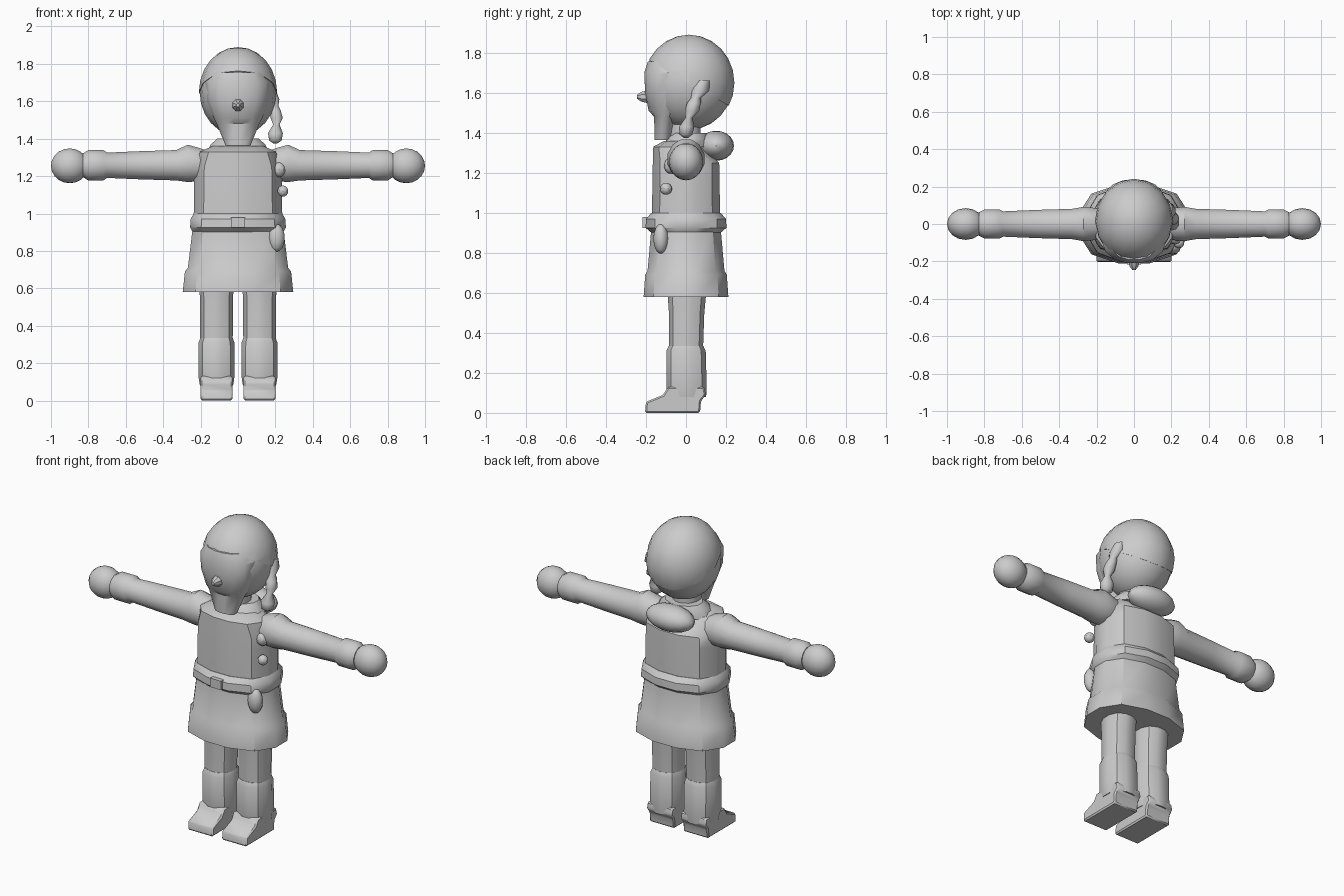
import bpy, bmesh, math
from mathutils import Matrix, Vector

cube = bpy.data.objects.get("Cube")
if cube:
    bpy.data.objects.remove(cube)

clay = bpy.data.materials.new("plain grey")
clay.use_nodes = True
GREY = (0.6, 0.6, 0.6, 1)
clay.diffuse_color = GREY
clay.node_tree.nodes["Principled BSDF"].inputs["Base Color"].default_value = GREY


def finish(name, bm, angle=35):
    bmesh.ops.recalc_face_normals(bm, faces=bm.faces)
    mesh = bpy.data.meshes.new(name)
    bm.to_mesh(mesh)
    bm.free()
    mesh.materials.append(clay)
    obj = bpy.data.objects.new(name, mesh)
    bpy.context.scene.collection.objects.link(obj)
    bpy.ops.object.select_all(action='DESELECT')
    obj.select_set(True)
    bpy.context.view_layer.objects.active = obj
    bpy.ops.object.shade_smooth_by_angle(angle=math.radians(angle))
    return obj


def loft(name, rings, sides=12, square=2.0, matrix=None, angle=35):
    """Rings are (height, centre x, centre y, radius x, radius y)."""
    bm = bmesh.new()
    loops = []
    for z, cx, cy, rx, ry in rings:
        loop = []
        for i in range(sides):
            a = 2 * math.pi * (i + 0.5) / sides
            c, s = math.cos(a), math.sin(a)
            k = (abs(c) ** square + abs(s) ** square) ** (-1 / square)
            loop.append(bm.verts.new((cx + rx * c * k, cy + ry * s * k, z)))
        loops.append(loop)
    for low, high in zip(loops, loops[1:]):
        for i in range(sides):
            j = (i + 1) % sides
            bm.faces.new((low[i], low[j], high[j], high[i]))
    bm.faces.new(loops[0][::-1])
    bm.faces.new(loops[-1])
    if matrix:
        bm.transform(matrix)
    return finish(name, bm, angle)


def ball(name, centre, radii, segments=16, rings=10, cut=None):
    bm = bmesh.new()
    bmesh.ops.create_uvsphere(bm, u_segments=segments, v_segments=rings, radius=1)
    bm.transform(Matrix.Translation(centre) @ Matrix.Diagonal((*radii, 1)))
    if cut:
        geom = bm.verts[:] + bm.edges[:] + bm.faces[:]
        bmesh.ops.bisect_plane(bm, geom=geom, plane_co=cut[0], plane_no=cut[1],
                               clear_inner=True)
        bmesh.ops.holes_fill(bm, edges=[e for e in bm.edges if e.is_boundary])
    return finish(name, bm)


# Coat: flared skirt, trim, belt and bodice
loft("coat_skirt", [
    (0.58, 0, 0, 0.30, 0.215),
    (0.69, 0, 0, 0.288, 0.207),
    (0.71, 0, 0, 0.272, 0.195),
    (0.93, 0, 0, 0.245, 0.175)], square=2.5)
loft("belt", [
    (0.90, 0, 0, 0.245, 0.175),
    (0.925, 0, 0, 0.26, 0.205),
    (0.97, 0, 0, 0.257, 0.203),
    (1.0, 0, 0, 0.24, 0.175)], square=2.5)
loft("bodice", [
    (0.95, 0, 0, 0.24, 0.172),
    (1.18, 0, 0, 0.238, 0.17),
    (1.25, 0, 0, 0.235, 0.168),
    (1.33, 0, -0.04, 0.205, 0.125),
    (1.36, 0, -0.02, 0.14, 0.09)], square=2.6)
loft("belt_buckle", [
    (0.925, 0, -0.19, 0.04, 0.03),
    (0.98, 0, -0.19, 0.04, 0.03)], sides=4, square=8)

# Collar roll, hood and neck
loft("collar", [
    (1.33, 0, 0.0, 0.17, 0.12),
    (1.37, 0, 0.01, 0.15, 0.11),
    (1.40, 0, 0.02, 0.115, 0.09)])
ball("hood", (0, 0.15, 1.335), (0.155, 0.09, 0.075))
loft("neck", [
    (1.33, 0, -0.01, 0.08, 0.085),
    (1.48, 0, -0.01, 0.08, 0.085)])

# Head, cap with a slanted edge, face with a pointed chin, nose
ball("head", (0, 0.015, 1.65), (0.205, 0.222, 0.235), 16, 12)
ball("cap", (0, 0.015, 1.65), (0.209, 0.227, 0.24), 16, 12,
     cut=(Vector((0, -0.18, 1.76)), Vector((0, 0.16, 0.28)).normalized()))
loft("face", [
    (1.365, 0, -0.115, 0.068, 0.042),
    (1.48, 0, -0.105, 0.115, 0.055),
    (1.51, 0, -0.09, 0.13, 0.098),
    (1.60, 0, -0.07, 0.168, 0.135),
    (1.70, 0, -0.06, 0.175, 0.15),
    (1.755, 0, -0.05, 0.14, 0.142)], sides=16, square=2.4)
loft("nose", [
    (0, 0, 0, 0.035, 0.035),
    (0.035, 0, 0, 0.026, 0.026),
    (0.055, 0, 0, 0.01, 0.01)], sides=8,
    matrix=Matrix.Translation((0, -0.19, 1.58)) @ Matrix.Rotation(math.pi / 2, 4, 'X'))

# Single braid hanging on one side
loft("braid", [
    (1.375, 0.2, 0.0, 0.012, 0.012),
    (1.39, 0.2, 0.0, 0.035, 0.032),
    (1.43, 0.2, 0.003, 0.042, 0.038),
    (1.475, 0.205, 0.015, 0.018, 0.018),
    (1.51, 0.207, 0.03, 0.034, 0.036),
    (1.55, 0.2, 0.04, 0.03, 0.034),
    (1.575, 0.195, 0.05, 0.022, 0.024),
    (1.61, 0.185, 0.07, 0.038, 0.045),
    (1.66, 0.175, 0.085, 0.03, 0.035)], sides=10, angle=60)

# Toggles and pouch on the same side
ball("upper_toggle", (0.22, -0.075, 1.235), (0.035, 0.035, 0.04), 10, 8)
ball("lower_toggle", (0.24, -0.1, 1.12), (0.03, 0.03, 0.03), 10, 8)
ball("pouch", (0.205, -0.125, 0.87), (0.045, 0.038, 0.075), 12, 8)

for side, sign in (("left", 1), ("right", -1)):
    # Arm runs outward along x from the shoulder to the cuff
    outward = Matrix.Translation((0, 0, 1.258)) @ Matrix.Rotation(sign * math.pi / 2, 4, 'Y')
    loft(side + "_arm", [
        (0.16, 0, 0, 0.08, 0.08),
        (0.22, -sign * 0.005, 0, 0.095, 0.09),
        (0.27, -sign * 0.01, 0, 0.103, 0.095),
        (0.33, 0, 0, 0.084, 0.084),
        (0.52, 0, 0, 0.078, 0.078),
        (0.70, 0, 0, 0.07, 0.07),
        (0.72, 0, 0, 0.084, 0.08),
        (0.80, 0, 0, 0.084, 0.08),
        (0.83, 0, 0, 0.065, 0.065)], sides=12, matrix=outward)
    ball(side + "_hand", (sign * 0.9, 0, 1.255), (0.1, 0.085, 0.093))

    # Leg and boot shaft
    x = sign * 0.115
    loft(side + "_leg", [
        (0.30, x, 0.0, 0.088, 0.086),
        (0.50, x, 0.003, 0.09, 0.09),
        (0.62, x, 0.005, 0.092, 0.1)], square=2.4)
    loft(side + "_boot", [
        (0.08, x, 0.005, 0.09, 0.097),
        (0.13, x, 0.003, 0.098, 0.102),
        (0.31, x, 0.0, 0.097, 0.1),
        (0.335, x, 0.0, 0.088, 0.088)], square=2.5)

    # Foot: side profile extruded across its width
    bm = bmesh.new()
    profile = [(-0.205, 0), (0.07, 0), (0.075, 0.06), (0.1, 0.09),
               (0.09, 0.13), (-0.09, 0.13), (-0.115, 0.09), (-0.2, 0.055)]
    verts = [bm.verts.new((x - 0.085, y, z)) for y, z in profile]
    cap = bm.faces.new(verts)
    new = bmesh.ops.extrude_face_region(bm, geom=[cap])["geom"]
    bmesh.ops.translate(bm, verts=[v for v in new if isinstance(v, bmesh.types.BMVert)],
                        vec=(0.17, 0, 0))
    bmesh.ops.bevel(bm, geom=bm.edges[:], offset=0.008, segments=1, affect='EDGES')
    finish(side + "_foot", bm)
